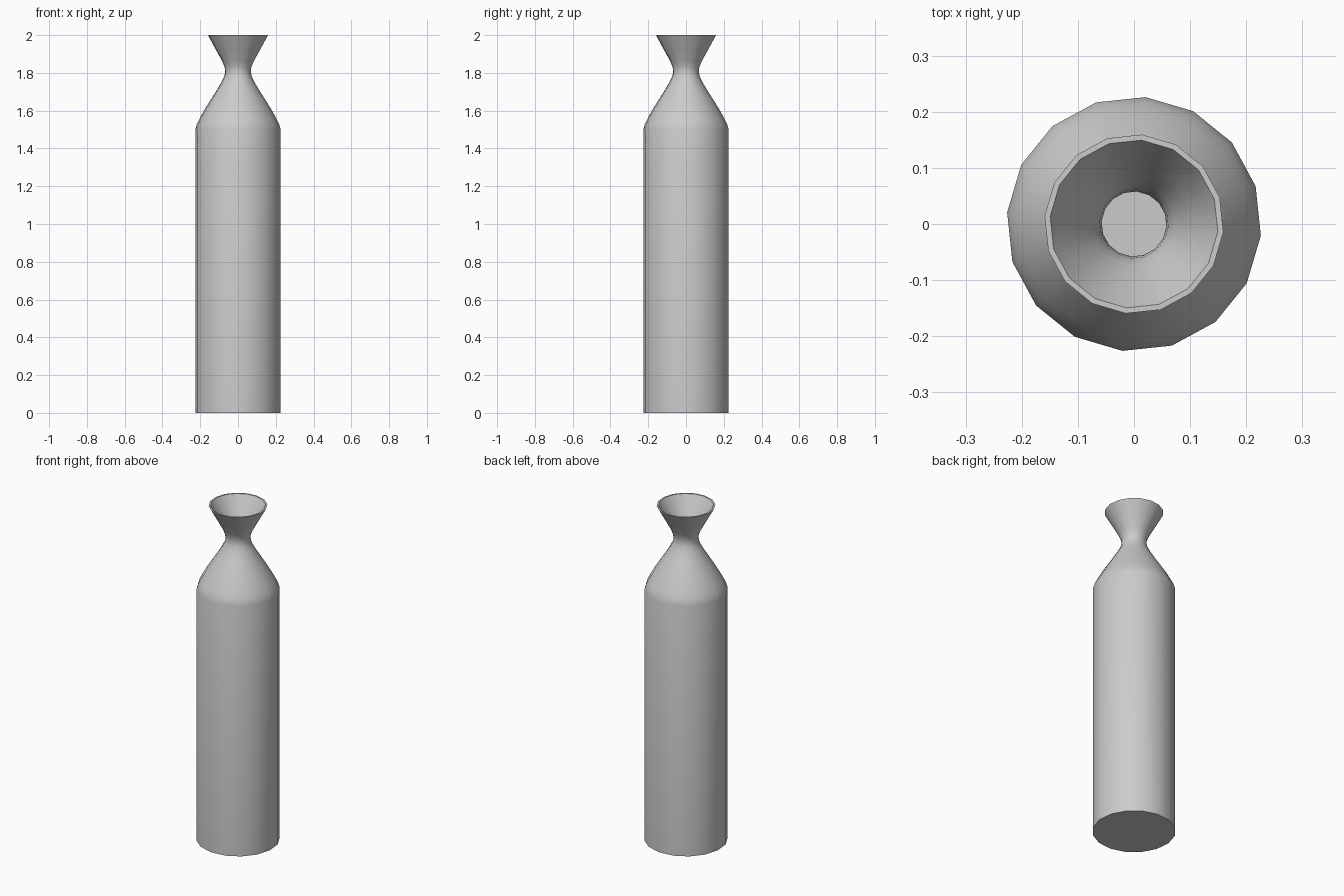
import bpy
import bmesh
from math import cos, sin, radians, tau

cube = bpy.data.objects.get("Cube")
if cube:
    bpy.data.objects.remove(cube, do_unlink=True)

SIDES = 16
TURN = radians(-5.2)
WALL = 0.01

# Outer silhouette as (radius, height), foot to lip
PROFILE = [
    (0.227, 0.0), (0.227, 1.5), (0.218, 1.53), (0.203, 1.56),
    (0.178, 1.605), (0.147, 1.655), (0.115, 1.705), (0.088, 1.75),
    (0.073, 1.78), (0.068, 1.805), (0.071, 1.83), (0.083, 1.86),
    (0.116, 1.92), (0.16, 2.0),
]

grey = bpy.data.materials.new("plain_grey")
grey.use_nodes = True
COLOUR = (0.6, 0.6, 0.6, 1.0)
grey.diffuse_color = COLOUR
grey.node_tree.nodes["Principled BSDF"].inputs["Base Color"].default_value = COLOUR


def offset_inward(profile, wall):
    """Inner wall: the profile moved along its normals, with a floor and a level lip."""
    inner = []
    for i, (r, z) in enumerate(profile):
        r0, z0 = profile[max(i - 1, 0)]
        r1, z1 = profile[min(i + 1, len(profile) - 1)]
        dr, dz = r1 - r0, z1 - z0
        length = (dr * dr + dz * dz) ** 0.5
        inner.append([r - wall * dz / length, z + wall * dr / length])
    inner[0][1] = wall
    inner[-1] = [profile[-1][0] - wall, profile[-1][1]]
    return inner


def lathe(name, profile):
    """Sweep a profile around z and cap both of its ends."""
    bm = bmesh.new()
    rings = [[bm.verts.new((r * cos(TURN + tau * k / SIDES),
                            r * sin(TURN + tau * k / SIDES), z))
              for k in range(SIDES)] for r, z in profile]
    for low, high in zip(rings, rings[1:]):
        for k in range(SIDES):
            n = (k + 1) % SIDES
            bm.faces.new((low[k], low[n], high[n], high[k]))
    bm.faces.new(rings[0][::-1])
    bm.faces.new(rings[-1])
    mesh = bpy.data.meshes.new(name)
    bm.to_mesh(mesh)
    bm.free()
    mesh.materials.append(grey)
    obj = bpy.data.objects.new(name, mesh)
    bpy.context.collection.objects.link(obj)
    return obj


# Hollow bottle: up the outside, over the lip, down the inside to the floor
bottle = lathe("bottle", PROFILE + offset_inward(PROFILE, WALL)[::-1])
bpy.context.view_layer.objects.active = bottle
bottle.select_set(True)
bpy.ops.object.shade_smooth_by_angle(angle=radians(40))
